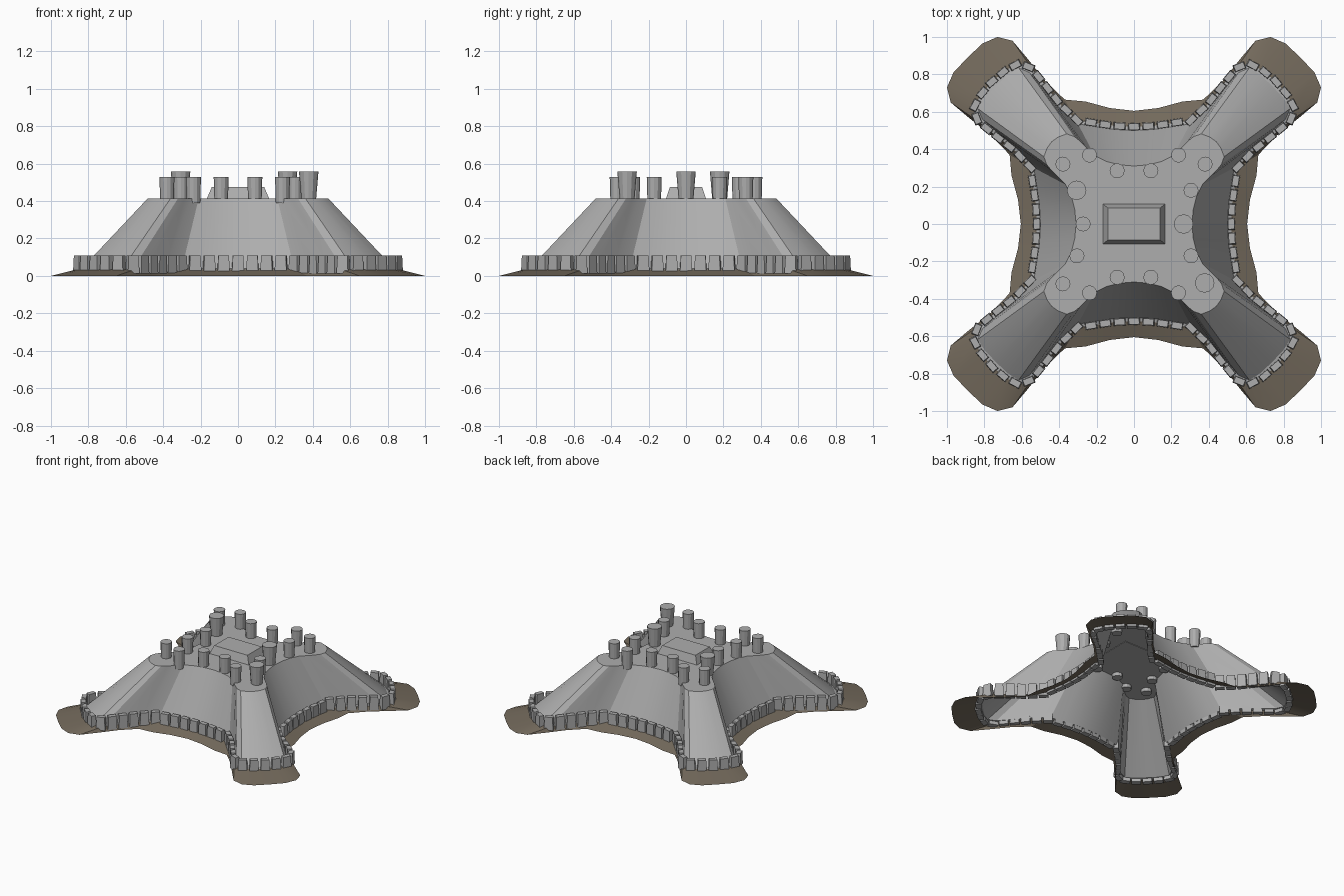
import bpy, bmesh, math
from mathutils import Vector, Matrix

cube = bpy.data.objects.get("Cube")
if cube:
    bpy.data.objects.remove(cube, do_unlink=True)


def material(name, rgb):
    m = bpy.data.materials.new(name)
    m.use_nodes = True
    m.diffuse_color = (*rgb, 1)
    m.node_tree.nodes["Principled BSDF"].inputs["Base Color"].default_value = (*rgb, 1)
    return m


stone = material("grey_stone", (0.42, 0.42, 0.42))
earth = material("brown_earth", (0.175, 0.145, 0.108))


def finish(name, bm, mat, smooth=None):
    me = bpy.data.meshes.new(name)
    bm.to_mesh(me)
    bm.free()
    me.materials.append(mat)
    ob = bpy.data.objects.new(name, me)
    bpy.context.collection.objects.link(ob)
    if smooth:
        bpy.ops.object.select_all(action="DESELECT")
        ob.select_set(True)
        bpy.context.view_layer.objects.active = ob
        bpy.ops.object.shade_smooth_by_angle(angle=math.radians(smooth))
    return ob


def star(eighth):
    """Full four-armed outline from one eighth (axis to diagonal)."""
    quarter = eighth + [(y, x) for x, y in reversed(eighth[1:-1])]
    ring = []
    for _ in range(4):
        ring += quarter
        quarter = [(y, -x) for x, y in quarter]
    return ring


def loft(rings, cap=False):
    """Skin between (outline, height) rings, listed from the bottom up."""
    bm = bmesh.new()
    loops = [[bm.verts.new((x, y, z)) for x, y in pts] for pts, z in rings]
    for low, up in zip(loops, loops[1:]):
        for i in range(len(low)):
            j = (i + 1) % len(low)
            bm.faces.new((low[i], up[i], up[j], low[j]))
    if cap:
        bm.faces.new(loops[-1][::-1])
    return bm


def frustum(bm, bottom, top, z0, z1, matrix=Matrix()):
    """Tapered box, sizes are half widths."""
    rows = [[bm.verts.new(matrix @ Vector((sx * w, sy * d, z)))
             for sx, sy in ((-1, -1), (1, -1), (1, 1), (-1, 1))]
            for (w, d), z in ((bottom, z0), (top, z1))]
    bm.faces.new(rows[0][::-1])
    bm.faces.new(rows[1])
    for i in range(4):
        j = (i + 1) % 4
        bm.faces.new((rows[0][i], rows[0][j], rows[1][j], rows[1][i]))


# Outlines of the skirt foot, parapet line, wall foot and roof
skirt_line = star([(0, .605), (.13, .62), (.26, .655), (.37, .665), (.47, .76),
                   (.57, .885), (.65, .98), (.73, 1), (.81, .965), (.89, .89)])
parapet_line = star([(0, .52), (.11, .525), (.21, .54), (.305, .555), (.39, .635),
                     (.48, .75), (.55, .835), (.615, .86), (.69, .82), (.76, .76)])
wall_line = star([(0, .50), (.10, .505), (.20, .52), (.30, .535), (.39, .61),
                  (.49, .73), (.56, .81), (.617, .835), (.68, .795), (.738, .738)])
roof_line = star([(0, .31), (.08, .317), (.15, .335), (.21, .365), (.25, .405),
                  (.285, .44), (.32, .468), (.36, .482), (.405, .465), (.44, .44)])

# Earth bank and hollow stone body with a narrow ledge
finish("earth_skirt", loft([(skirt_line, 0), (parapet_line, .035)]), earth, 30)
finish("stone_body", loft([(parapet_line, .035), (wall_line, .04), (roof_line, .415)],
                          cap=True), stone, 25)

# Battlement blocks spaced evenly along the parapet line
COUNT = 96
pts = [Vector(p) for p in parapet_line]
segments = list(zip(pts, pts[1:] + pts[:1]))
step = sum((b - a).length for a, b in segments) / COUNT
bm = bmesh.new()
travelled, placed = 0, 0
for a, b in segments:
    length = (b - a).length
    while placed < COUNT and placed * step < travelled + length - 1e-6:
        pos = a.lerp(b, (placed * step - travelled) / length)
        angle = math.atan2(b.y - a.y, b.x - a.x)
        spin = Matrix.Translation((pos.x, pos.y, 0)) @ Matrix.Rotation(angle, 4, "Z")
        frustum(bm, (.033, .020), (.028, .017), .012, .11, spin)
        placed += 1
    travelled += length
finish("battlement_blocks", bm, stone)

# Raised block in the middle of the roof
bm = bmesh.new()
frustum(bm, (.168, .108), (.14, .086), .41, .475)
finish("roof_block", bm, stone)

# Chimney columns; three are taller and flared
short = [(sx * x, sy * y) for x, y in ((.09, .285), (.238, .368), (.38, .32))
         for sx in (-1, 1) for sy in (-1, 1) if (sx * x, sy * y) != (.38, -.32)]
short += [(.305, .18), (.305, -.17), (-.305, -.17), (-.272, 0)]
tall = [(-.307, .18), (.265, 0), (.378, -.315)]


def columns(name, places, r0, r1, top):
    bm = bmesh.new()
    base = .39
    for x, y in places:
        bmesh.ops.create_cone(bm, cap_ends=True, segments=12, radius1=r0, radius2=r1,
                              depth=top - base,
                              matrix=Matrix.Translation((x, y, (top + base) / 2)))
    finish(name, bm, stone)


columns("short_columns", short, .036, .040, .53)
columns("tall_columns", tall, .038, .052, .557)
